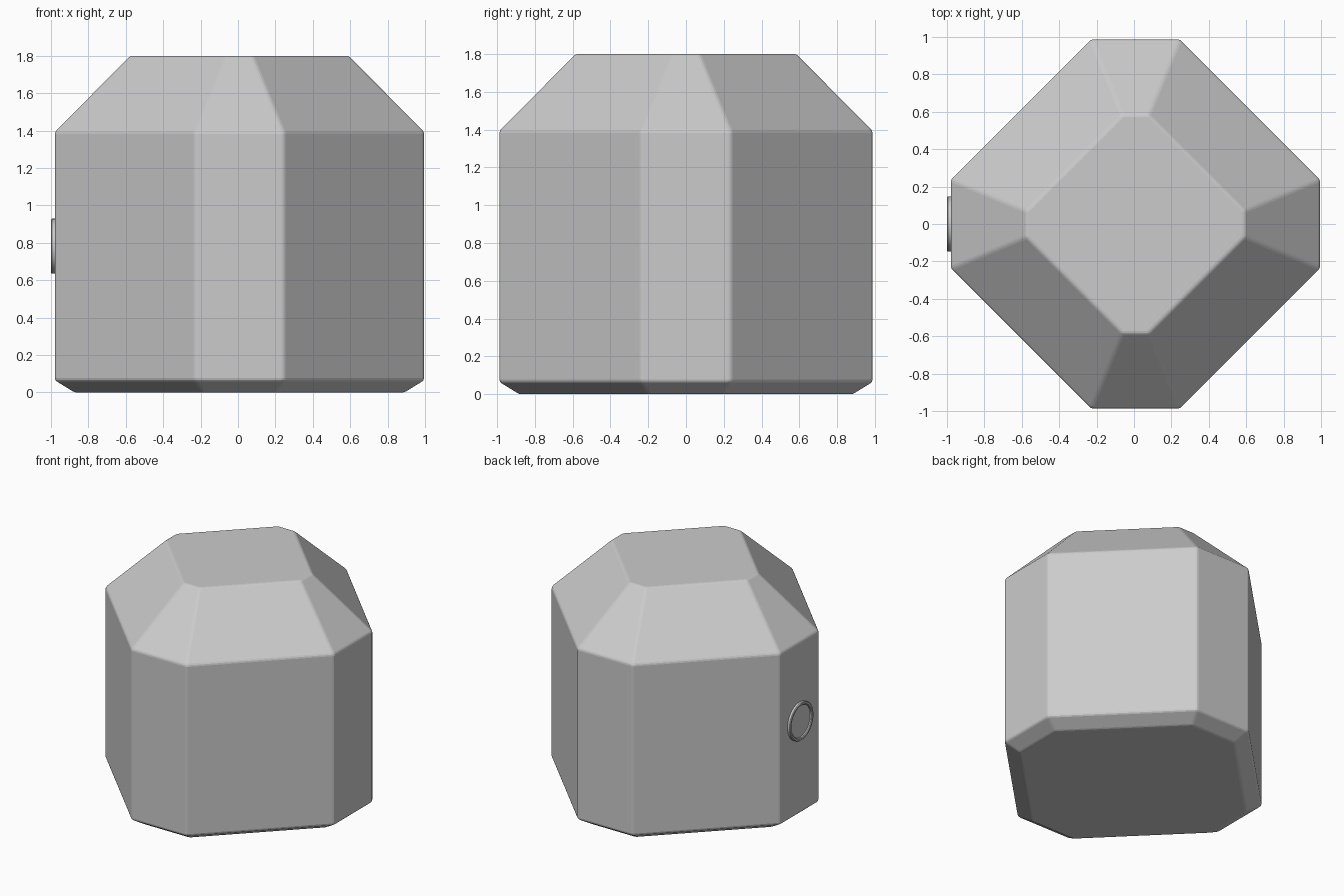
import bpy, bmesh, math

if "Cube" in bpy.data.objects:
    bpy.data.objects.remove(bpy.data.objects["Cube"])

CX = 0.008  # body sits slightly right to balance the side button


def make_object(name, bm):
    bmesh.ops.recalc_face_normals(bm, faces=bm.faces)
    mesh = bpy.data.meshes.new(name)
    bm.to_mesh(mesh)
    bm.free()
    obj = bpy.data.objects.new(name, mesh)
    bpy.context.collection.objects.link(obj)
    return obj


def loft(bm, rings):
    """Bridge equal rings of points and cap both ends."""
    loops = [[bm.verts.new(p) for p in ring] for ring in rings]
    n = len(loops[0])
    for a, b in zip(loops, loops[1:]):
        for i in range(n):
            j = (i + 1) % n
            bm.faces.new((a[i], a[j], b[j], b[i]))
    bm.faces.new(loops[0][::-1])
    bm.faces.new(loops[-1])


def octagon(half, flat, z):
    pts = []
    for k in range(4):
        c, s = round(math.cos(k * math.pi / 2)), round(math.sin(k * math.pi / 2))
        for y in (-flat, flat):
            pts.append((CX + c * half - s * y, s * half + c * y, z))
    return pts


# Chamfered octagonal body with sloped shoulders
bm = bmesh.new()
loft(bm, [octagon(0.882, 0.195, 0), octagon(0.987, 0.237, 0.065),
          octagon(0.987, 0.237, 1.393), octagon(0.583, 0.07, 1.8)])
body = make_object("body", bm)
bevel = body.modifiers.new("soft_edges", 'BEVEL')
bevel.width = 0.012
bevel.segments = 2
bevel.limit_method = 'ANGLE'
bevel.angle_limit = math.radians(15)

# Round button with a raised rim on the left face
bm = bmesh.new()
profile = [(0.147, -0.96), (0.147, -0.995), (0.142, -1.0), (0.13, -1.0),
           (0.124, -0.995), (0.124, -0.985)]
N = 48
loft(bm, [[(x, r * math.cos(2 * math.pi * i / N), 0.782 + r * math.sin(2 * math.pi * i / N))
           for i in range(N)] for r, x in profile])
button = make_object("side_button", bm)
bpy.context.view_layer.objects.active = button
button.select_set(True)
bpy.ops.object.shade_smooth_by_angle(angle=math.radians(30))
